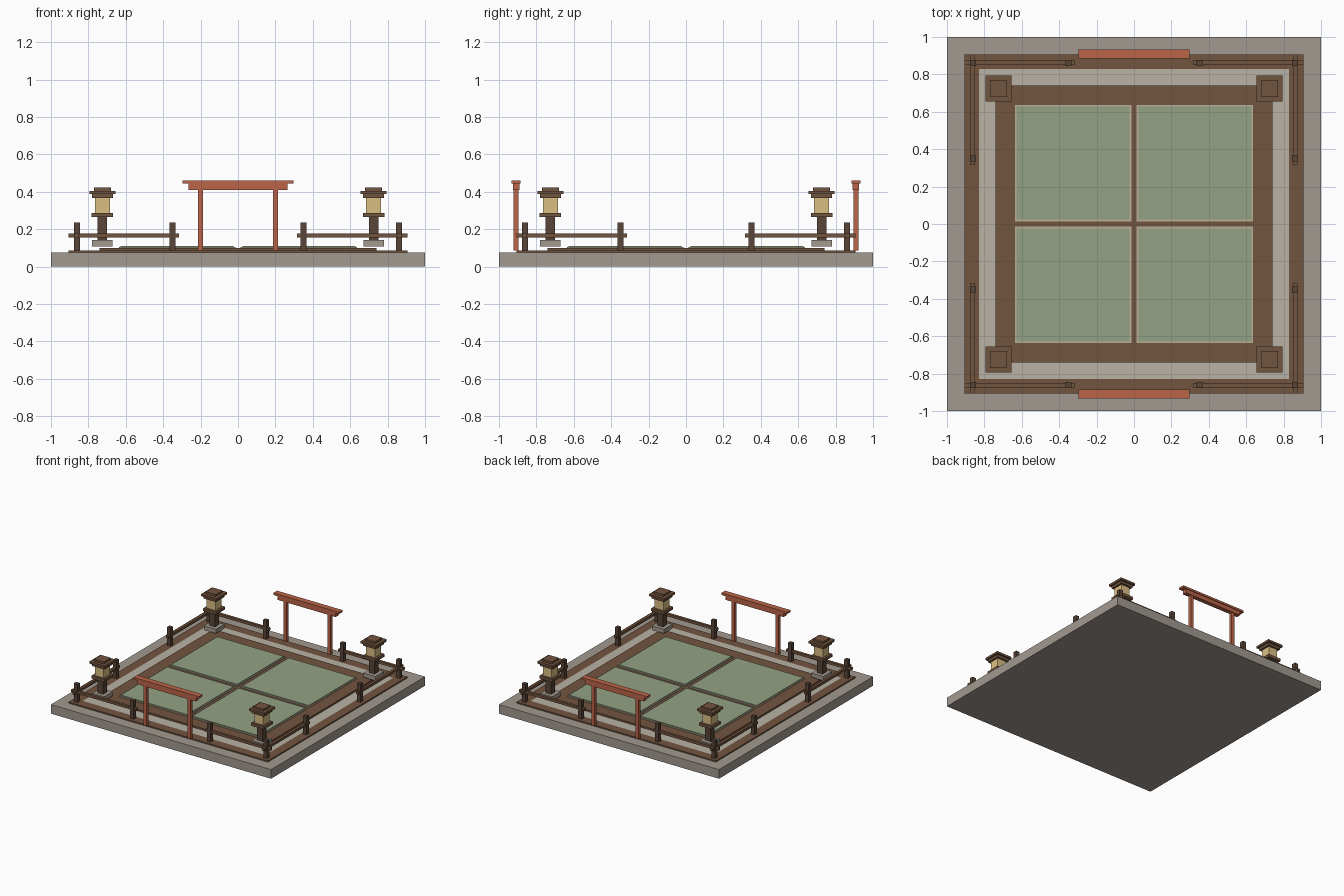
import bpy, bmesh
from mathutils import Matrix, Vector

if "Cube" in bpy.data.objects:
    bpy.data.objects.remove(bpy.data.objects["Cube"])


def material(name, rgb):
    m = bpy.data.materials.new(name)
    m.diffuse_color = (*rgb, 1)
    m.use_nodes = True
    m.node_tree.nodes["Principled BSDF"].inputs["Base Color"].default_value = m.diffuse_color
    return m


STONE = material("stone", (0.36, 0.32, 0.28))
GRAVEL = material("gravel", (0.49, 0.45, 0.38))
WOOD = material("wood", (0.17, 0.09, 0.05))
DARK = material("dark_wood", (0.10, 0.06, 0.04))
STRAW = material("straw", (0.29, 0.36, 0.23))
TRIM = material("mat_trim", (0.49, 0.43, 0.30))
RED = material("red_lacquer", (0.50, 0.13, 0.065))
PAPER = material("lamp_paper", (0.71, 0.52, 0.23))


def boxes(name, mat, parts):
    """One object from boxes given as (cx, cy, width, depth, z0, z1)."""
    bm = bmesh.new()
    for cx, cy, w, d, z0, z1 in parts:
        place = Matrix.LocRotScale(Vector((cx, cy, (z0 + z1) / 2)), None,
                                   Vector((w, d, z1 - z0)))
        bmesh.ops.create_cube(bm, size=1, matrix=place)
    me = bpy.data.meshes.new(name)
    bm.to_mesh(me)
    bm.free()
    me.materials.append(mat)
    ob = bpy.data.objects.new(name, me)
    bpy.context.collection.objects.link(ob)
    return ob


# Stepped ground layers
boxes("stone_base", STONE, [(0, 0, 2, 2, 0, 0.075)])
boxes("gravel_bed", GRAVEL, [(0, 0, 1.66, 1.66, 0.07, 0.085)])
boxes("outer_border", WOOD,
      [(0, s * 0.868, 1.812, 0.076, 0.07, 0.085) for s in (-1, 1)] +
      [(s * 0.868, 0, 0.076, 1.66, 0.07, 0.085) for s in (-1, 1)])
boxes("wood_platform", WOOD, [(0, 0, 1.48, 1.48, 0.08, 0.099)])

CORNERS = [(sx, sy) for sx in (-1, 1) for sy in (-1, 1)]

# Four floor mats with pale trim
for sx, sy in CORNERS:
    x, y = sx * 0.325, sy * 0.325
    boxes("mat_trim", TRIM, [(x, y, 0.624, 0.624, 0.095, 0.105)])
    boxes("floor_mat", STRAW, [(x, y, 0.604, 0.604, 0.1, 0.111)])

# Front and back gates
for s in (-1, 1):
    y = s * 0.908
    boxes("gate_posts", RED,
          [(px, y, 0.026, 0.026, 0.085, 0.412) for px in (-0.2, 0.2)])
    boxes("gate_lower_beam", RED, [(0, y, 0.53, 0.036, 0.41, 0.443)])
    boxes("gate_top_beam", RED, [(0, y, 0.594, 0.048, 0.443, 0.46)])

# Corner fences: an L of two rails with three posts
for sx, sy in CORNERS:
    e = 0.862
    boxes("fence_posts", DARK,
          [(sx * a, sy * b, 0.032, 0.032, 0.085, 0.235)
           for a, b in ((e, e), (0.35, e), (e, 0.35))])
    boxes("fence_rails", WOOD,
          [(sx * 0.61, sy * e, 0.59, 0.022, 0.155, 0.176),
           (sx * e, sy * 0.61, 0.022, 0.59, 0.155, 0.176)])

# Lanterns stacked from square tiers: name, material, width, z0, z1
TIERS = [("lantern_foot", STONE, 0.11, 0.108, 0.143),
         ("lantern_post", DARK, 0.05, 0.143, 0.264),
         ("lantern_shelf", WOOD, 0.116, 0.264, 0.287),
         ("lantern_light", PAPER, 0.08, 0.287, 0.37),
         ("lantern_eave", WOOD, 0.112, 0.367, 0.39),
         ("lantern_roof", WOOD, 0.14, 0.388, 0.405),
         ("lantern_cap", WOOD, 0.09, 0.405, 0.422)]
for sx, sy in CORNERS:
    for name, mat, w, z0, z1 in TIERS:
        boxes(name, mat, [(sx * 0.725, sy * 0.725, w, w, z0, z1)])
